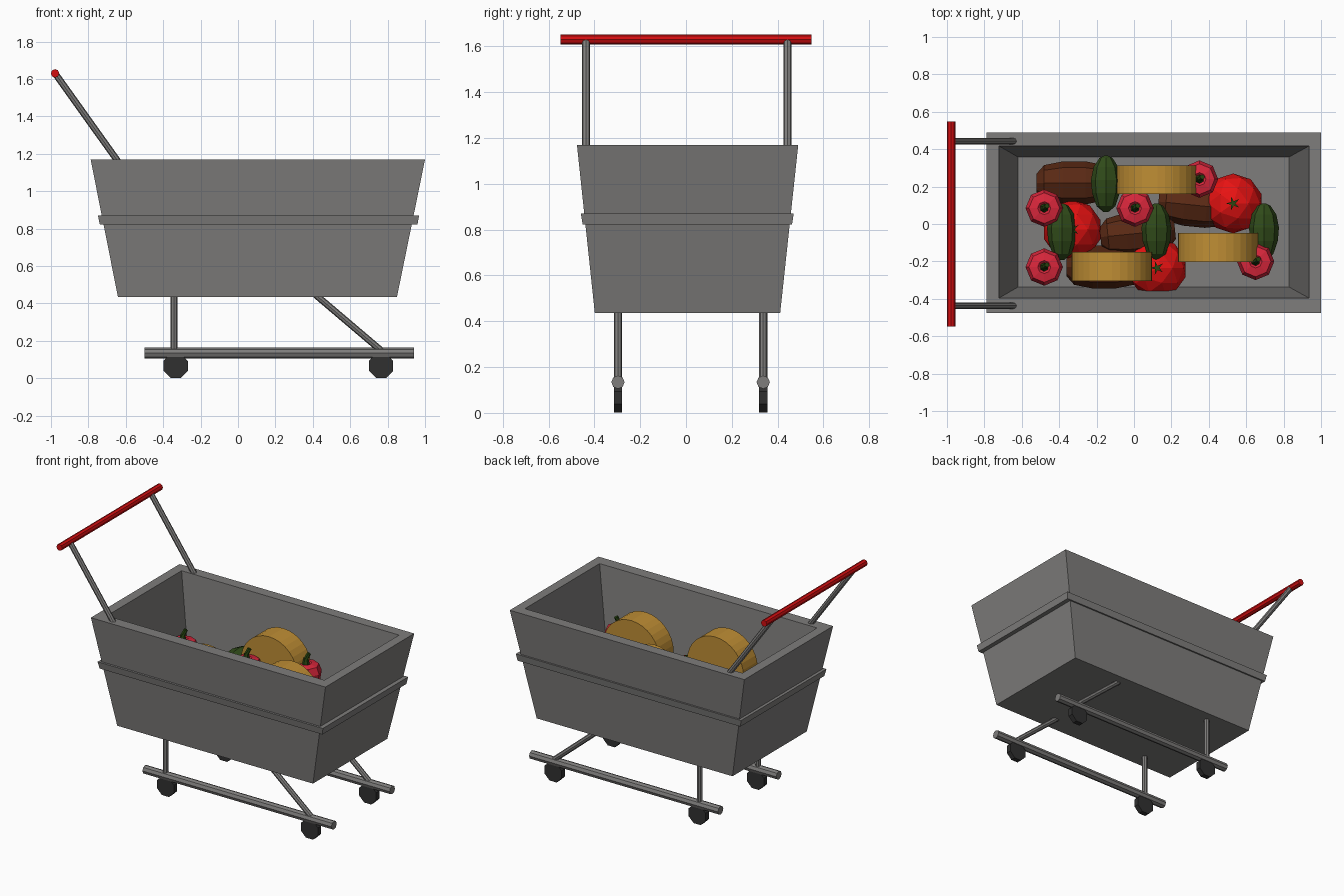
import bpy, bmesh, math
from mathutils import Vector, Matrix

if "Cube" in bpy.data.objects:
    bpy.data.objects.remove(bpy.data.objects["Cube"])


def material(name, rgb):
    m = bpy.data.materials.new(name)
    m.diffuse_color = (*rgb, 1)
    m.use_nodes = True
    m.node_tree.nodes["Principled BSDF"].inputs["Base Color"].default_value = m.diffuse_color
    return m


GREY = material("metal_grey", (0.21, 0.205, 0.2))
RED = material("handle_red", (0.65, 0.004, 0.005))
BLACK = material("wheel_black", (0.03, 0.03, 0.03))
TOMATO = material("tomato_red", (0.8, 0.006, 0.006))
PEPPER = material("pepper_red", (0.7, 0.02, 0.045))
YELLOW = material("cheese_yellow", (0.52, 0.27, 0.035))
BROWN = material("potato_brown", (0.1, 0.022, 0.007))
GREEN = material("vegetable_green", (0.03, 0.07, 0.01))
STEM = material("stem_green", (0.02, 0.06, 0.005))


def finish(bm, name, mat):
    bmesh.ops.recalc_face_normals(bm, faces=bm.faces)
    me = bpy.data.meshes.new(name)
    bm.to_mesh(me)
    bm.free()
    me.materials.append(mat)
    ob = bpy.data.objects.new(name, me)
    bpy.context.collection.objects.link(ob)
    return ob


def loft(name, loops, mat, closed=False, matrix=None):
    """Skin rings of points; cap the ends unless the rings close on themselves."""
    bm = bmesh.new()
    rings = [[bm.verts.new(p) for p in loop] for loop in loops]
    n = len(rings[0])
    pairs = list(zip(rings, rings[1:])) + ([(rings[-1], rings[0])] if closed else [])
    for a, b in pairs:
        for i in range(n):
            bm.faces.new((a[i], a[(i + 1) % n], b[(i + 1) % n], b[i]))
    if not closed:
        bm.faces.new(rings[0])
        bm.faces.new(rings[-1])
    if matrix:
        bm.transform(matrix)
    return finish(bm, name, mat)


def rect(x0, x1, y0, y1, z):
    return [(x0, y0, z), (x1, y0, z), (x1, y1, z), (x0, y1, z)]


def rod(name, a, b, r, mat, sides=8, roll=0.0, r2=None):
    a, b = Vector(a), Vector(b)
    d = b - a
    bm = bmesh.new()
    bmesh.ops.create_cone(bm, cap_ends=True, segments=sides, radius1=r,
                          radius2=r if r2 is None else r2, depth=d.length)
    bm.transform(Matrix.Translation((a + b) / 2) @ d.to_track_quat('Z', 'Y').to_matrix().to_4x4()
                 @ Matrix.Rotation(roll, 4, 'Z'))
    return finish(bm, name, mat)


def lathe(name, profile, mat, matrix, sides=8):
    loops = [[(r * math.cos(2 * math.pi * i / sides), r * math.sin(2 * math.pi * i / sides), z)
              for i in range(sides)] for r, z in profile]
    return loft(name, loops, mat, matrix=matrix)


# tapered basket with thick walls
loft("basket", [rect(-0.642, 0.85, -0.398, 0.411, 0.435),
                rect(-0.788, 1.0, -0.476, 0.49, 1.17),
                rect(-0.722, 0.936, -0.396, 0.417, 1.17),
                rect(-0.62, 0.829, -0.337, 0.358, 0.5)], GREY)

# raised band around the basket
loft("basket_band", [rect(-0.739, 0.96, -0.451, 0.463, 0.823),
                     rect(-0.749, 0.968, -0.459, 0.47, 0.87),
                     rect(-0.715, 0.925, -0.435, 0.45, 0.87),
                     rect(-0.705, 0.915, -0.43, 0.445, 0.823)], GREY, closed=True)

# push handle
rod("handle_bar", (-0.978, -0.548, 1.63), (-0.978, 0.548, 1.63), 0.0225, RED)
for side, y in (("right", -0.437), ("left", 0.443)):
    rod("handle_post_" + side, (-0.978, y, 1.63), (-0.635, y, 1.15), 0.018, GREY)

# undercarriage: rails, legs and wheels
for side, y in (("right", -0.297), ("left", 0.337)):
    rod("rail_" + side, (-0.5, y, 0.134), (0.94, y, 0.134), 0.029, GREY)
    rod("rear_leg_" + side, (-0.342, y, 0.115), (-0.342, y, 0.45), 0.018, GREY)
    rod("front_leg_" + side, (0.775, y, 0.14), (0.41, y, 0.45), 0.018, GREY)
    for end, x in (("rear", -0.333), ("front", 0.765)):
        rod(f"wheel_{end}_{side}", (x, y - 0.018, 0.066), (x, y + 0.018, 0.066),
            0.07, BLACK, roll=math.pi / 8)

# potatoes
barrel = [(0.05, -0.2), (0.095, -0.16), (0.115, -0.06), (0.115, 0.06), (0.095, 0.16), (0.05, 0.2)]
for i, (x, y, a) in enumerate([(-0.32, 0.22, 0), (0.02, -0.05, 0.1), (0.33, 0.1, -0.1), (-0.16, -0.23, 0)]):
    lathe(f"potato_{i+1}", barrel, BROWN, Matrix.Translation((x, y, 0.64))
          @ Matrix.Rotation(a, 4, 'Z') @ Matrix.Rotation(math.pi / 2, 4, 'Y'))

# tomatoes with star-shaped leaves
for i, (x, y) in enumerate([(-0.33, -0.03), (0.53, 0.11), (0.123, -0.235)]):
    bm = bmesh.new()
    bmesh.ops.create_icosphere(bm, subdivisions=2, radius=0.16)
    bm.transform(Matrix.Translation((x, y, 0.655)))
    finish(bm, f"tomato_{i+1}", TOMATO)
    star = [[((0.04 if k % 2 else 0.012) * math.cos(k * math.pi / 5),
              (0.04 if k % 2 else 0.012) * math.sin(k * math.pi / 5), z) for k in range(10)]
            for z in (0.0, 0.008)]
    loft(f"tomato_leaf_{i+1}", star, STEM, matrix=Matrix.Translation((x, y, 0.811)))

# cheese wheels standing on edge
for i, (x, y) in enumerate([(0.125, 0.237), (-0.118, -0.228), (0.45, -0.125)]):
    rod(f"cheese_{i+1}", (x, y - 0.077, 0.825), (x, y + 0.077, 0.825), 0.215, YELLOW, sides=32)

# cucumbers, pointed at both ends
spindle = [(0.012, -0.152), (0.05, -0.12), (0.074, -0.05), (0.08, 0.02), (0.066, 0.09), (0.035, 0.138), (0.01, 0.15)]
for i, (x, y) in enumerate([(-0.15, 0.215), (-0.385, -0.04), (0.12, -0.04), (0.695, -0.04)]):
    lathe(f"cucumber_{i+1}", spindle, GREEN, Matrix.Translation((x, y, 0.785))
          @ Matrix.Rotation(-math.pi / 2, 4, 'X'))

# bell peppers with bent stems
bell = [(0.04, -0.12), (0.072, -0.1), (0.09, -0.02), (0.1, 0.05), (0.082, 0.095), (0.035, 0.105), (0.02, 0.09)]
for i, (x, y) in enumerate([(0.35, 0.24), (0.005, 0.085), (-0.48, 0.085), (-0.48, -0.23), (0.65, -0.2)]):
    lathe(f"pepper_{i+1}", bell, PEPPER, Matrix.Translation((x, y, 0.785)))
    rod(f"pepper_stem_{i+1}", (x, y, 0.87), (x, y, 0.925), 0.026, STEM, 6, r2=0.014)
    rod(f"pepper_stem_tip_{i+1}", (x, y, 0.918), (x + 0.015, y + 0.012, 0.955), 0.014, STEM, 6)
